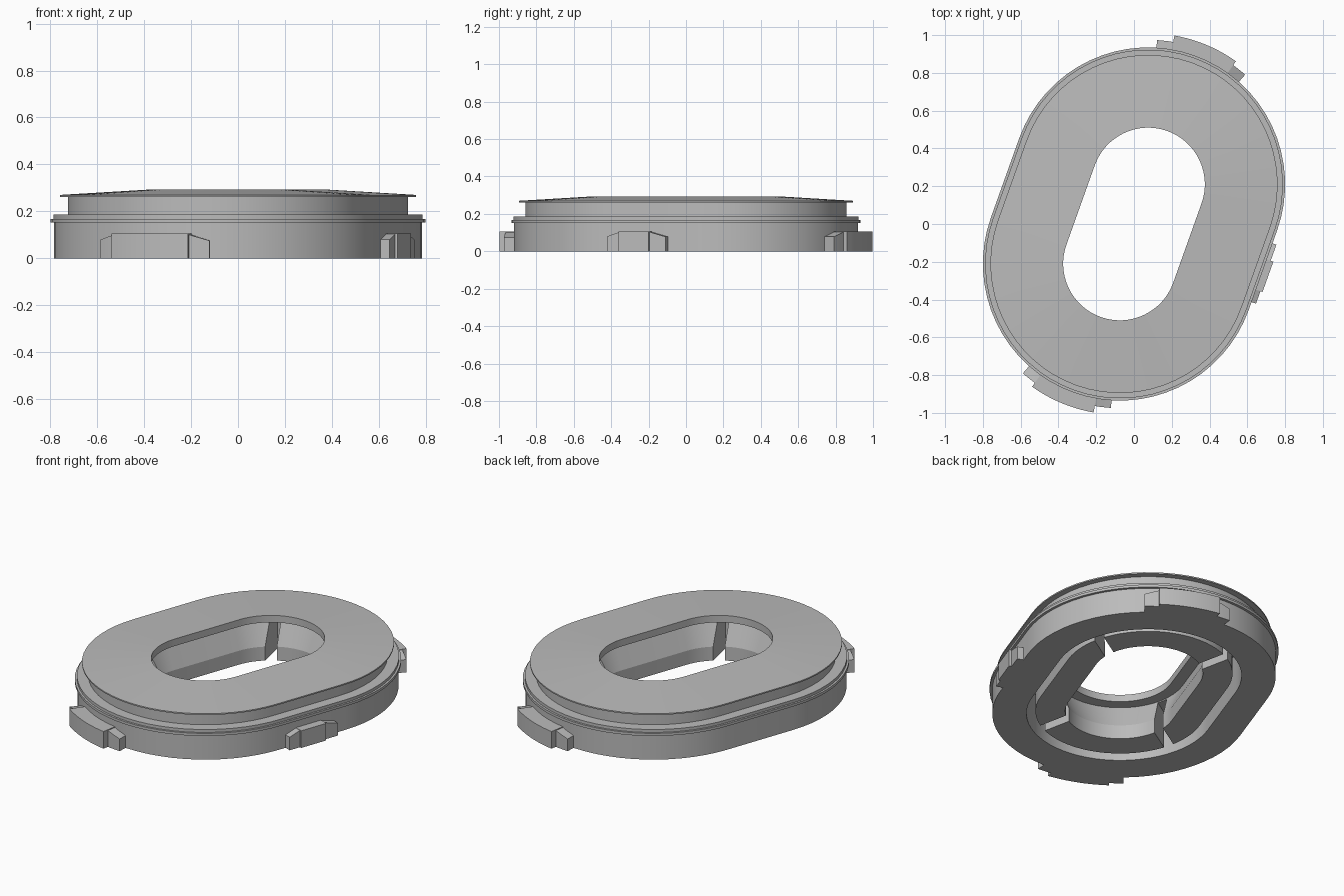
import bpy, bmesh, math
from mathutils import Vector, Matrix

if "Cube" in bpy.data.objects:
    bpy.data.objects.remove(bpy.data.objects["Cube"], do_unlink=True)

grey = bpy.data.materials.new("plain grey")
grey.use_nodes = True
colour = (0.5, 0.5, 0.5, 1)
grey.diffuse_color = colour
grey.node_tree.nodes["Principled BSDF"].inputs["Base Color"].default_value = colour

# Every outline is an offset of one tilted line between two end centres
CENTRE = Vector((0.075, 0.21))
TILT = math.atan2(CENTRE.y, CENTRE.x)
SIDE = TILT - math.pi / 2
ALONG = CENTRE.normalized()
STEPS = 32


def unit(a):
    return Vector((math.cos(a), math.sin(a)))


def finish(name, bm, smooth=True):
    bmesh.ops.recalc_face_normals(bm, faces=bm.faces)
    mesh = bpy.data.meshes.new(name)
    bm.to_mesh(mesh)
    bm.free()
    mesh.materials.append(grey)
    obj = bpy.data.objects.new(name, mesh)
    bpy.context.collection.objects.link(obj)
    bpy.ops.object.select_all(action='DESELECT')
    obj.select_set(True)
    bpy.context.view_layer.objects.active = obj
    if smooth:
        bpy.ops.object.shade_smooth_by_angle(angle=math.radians(15))
    return obj


def loft(bm, rings, closed):
    """Join matching cross-sections, capping the ends of an open run."""
    rows = [[bm.verts.new(p) for p in ring] for ring in rings]
    n = len(rows[0])
    for i in range(len(rows) if closed else len(rows) - 1):
        a, b = rows[i], rows[(i + 1) % len(rows)]
        for j in range(n):
            k = (j + 1) % n
            bm.faces.new((a[j], b[j], b[k], a[k]))
    if not closed:
        bm.faces.new(rows[0])
        bm.faces.new(rows[-1])


def oval_ring(name, profile):
    """Sweep a (offset, height) profile around the oval."""
    spine = []
    for end in (1, -1):
        for i in range(STEPS + 1):
            a = SIDE + math.pi * i / STEPS
            spine.append((CENTRE * end, unit(a) * end))
    bm = bmesh.new()
    loft(bm, [[(*(c + n * r), z) for r, z in profile] for c, n in spine], True)
    return finish(name, bm)


def rect(r0, r1, z0, z1):
    return [(r0, z0), (r1, z0), (r1, z1), (r0, z1)]


def lug_piece(bm, spine, outer, z_start, z_end, turn=1):
    """A wall block following the outline, its top sloping from end to end."""
    rings = []
    for i, (c, n) in enumerate(spine):
        top = z_start + (z_end - z_start) * i / (len(spine) - 1)
        rings.append([(*((c + n * r) * turn), z) for r, z in rect(0.66, outer, 0, top)])
    loft(bm, rings, False)


def arc(a0, a1, n):
    return [(CENTRE, unit(math.radians(a0 + (a1 - a0) * i / n))) for i in range(n + 1)]


def straight(t0, t1):
    return [(ALONG * t, unit(SIDE)) for t in (t0, t1)]


# Stepped housing
oval_ring("lower_body", rect(0.52, 0.71, 0, 0.152))
oval_ring("flange", rect(0.52, 0.725, 0.152, 0.168))
oval_ring("upper_step", rect(0.52, 0.713, 0.168, 0.186))
oval_ring("neck", rect(0.52, 0.65, 0.186, 0.264))
oval_ring("top_plate", [(0.3, 0.25), (0.53, 0.25), (0.55, 0.262), (0.685, 0.262),
                        (0.685, 0.27), (0.3, 0.293)])

# Inner ring with a flared throat, split into four by narrow slots
inner = oval_ring("inner_ring", [(0.305, 0.015), (0.47, 0.015), (0.47, 0.255),
                                 (0.37, 0.255), (0.305, 0.1)])
bm = bmesh.new()
for angle in (32, 102, 212, 282):
    place = (Matrix.Rotation(math.radians(angle), 4, 'Z')
             @ Matrix.Translation((0.5, 0, 0.09))
             @ Matrix.Diagonal((0.6, 0.06, 0.3, 1)))
    bmesh.ops.create_cube(bm, size=1, matrix=place)
cutter = finish("slot_cutter", bm, False)
cutter.hide_render = True
cut = inner.modifiers.new("slots", 'BOOLEAN')
cut.operation = 'DIFFERENCE'
cut.solver = 'EXACT'
cut.object = cutter
bpy.context.view_layer.objects.active = inner
bpy.ops.object.modifier_apply(modifier=cut.name)
bpy.data.objects.remove(cutter, do_unlink=True)

# Matching end lugs with lower ramped tabs
for name, turn in (("back_lug", 1), ("front_lug", -1)):
    bm = bmesh.new()
    lug_piece(bm, arc(54.5, 80, 10), 0.8, 0.105, 0.105, turn)
    lug_piece(bm, arc(80, 86.5, 3), 0.765, 0.1, 0.075, turn)
    lug_piece(bm, arc(48.5, 54.5, 3), 0.775, 0.078, 0.102, turn)
    finish(name, bm)

# Shallow lug on the left side
bm = bmesh.new()
lug_piece(bm, straight(-0.11, 0.06), 0.762, 0.105, 0.105)
lug_piece(bm, straight(0.06, 0.15), 0.747, 0.103, 0.078)
lug_piece(bm, straight(-0.18, -0.11), 0.75, 0.08, 0.103)
finish("left_lug", bm)
